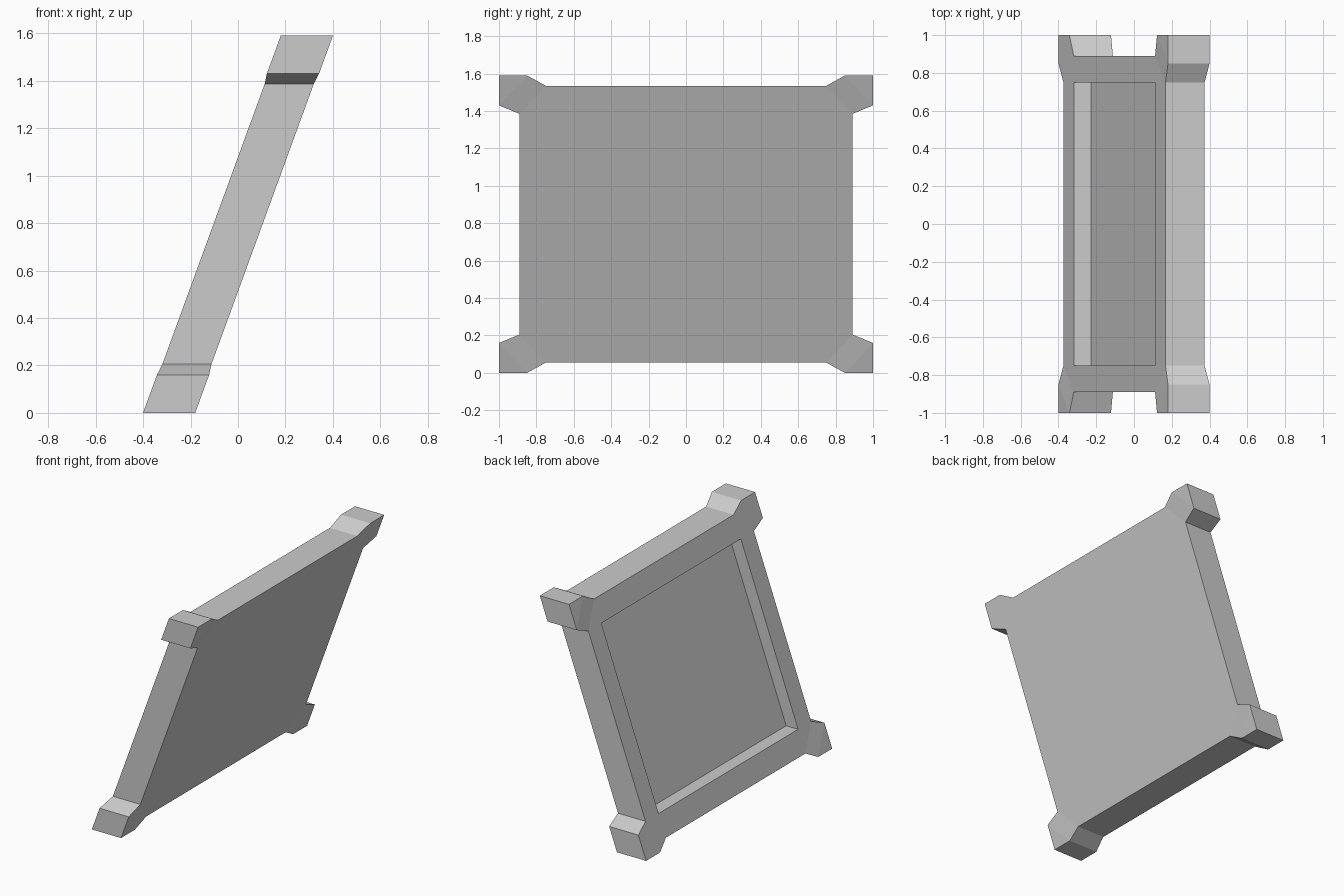
import bpy, bmesh, math

if "Cube" in bpy.data.objects:
    bpy.data.objects.remove(bpy.data.objects["Cube"])

HALF_Z = 0.795      # half height of the panel
LEAN = 0.365        # x shift per unit of z
BODY, CORNER = 0.1035, 0.11   # half thickness of the body and of corner tips
RECESS = 0.09

# One quarter of the panel, (y, z) measured from its centre
A, B, E = (1, .795), (.85, .795), (1, .635)      # corner block tip
C, D = (.75, .74), (.89, .59)                    # where the block meets the body
I = (.75, .59)                                   # recess corner
TOP, SIDE = (0, .74), (.89, 0)
IN_TOP, IN_SIDE, MID = (0, .59), (.75, 0), (0, 0)

rim = [(A, B, E), (B, C, D, E), (C, I, D), (C, TOP, IN_TOP, I), (D, SIDE, IN_SIDE, I)]
panel = (I, IN_TOP, MID, IN_SIDE)
outline = [TOP, C, B, A, E, D, SIDE]
opening = [IN_TOP, I, IN_SIDE]

bm = bmesh.new()


def half(p):
    return CORNER if p in (A, B, E) else BODY


def face(points, sy, sz):
    """Add a face, mirrored to its quarter and leaned over."""
    bm.faces.new([bm.verts.new((x + LEAN * sz * z, sy * y, sz * z + HALF_Z))
                  for x, (y, z) in points])


for sy in (1, -1):
    for sz in (1, -1):
        # rim on both sides, and the plain panel on the +x side
        for poly in rim:
            for s in (1, -1):
                face([(s * half(p), p) for p in poly], sy, sz)
        face([(BODY, p) for p in panel], sy, sz)
        # recess floor on the -x side
        face([(RECESS - BODY, p) for p in panel], sy, sz)
        # outer edge and recess walls
        for p, q in zip(outline, outline[1:]):
            face([(-half(p), p), (half(p), p), (half(q), q), (-half(q), q)], sy, sz)
        for p, q in zip(opening, opening[1:]):
            face([(-BODY, p), (RECESS - BODY, p), (RECESS - BODY, q), (-BODY, q)], sy, sz)

# Weld the quarters and tidy flat areas
bmesh.ops.remove_doubles(bm, verts=bm.verts, dist=1e-4)
bmesh.ops.recalc_face_normals(bm, faces=bm.faces)
bmesh.ops.dissolve_limit(bm, angle_limit=math.radians(0.5), verts=bm.verts, edges=bm.edges)

mesh = bpy.data.meshes.new("leaning_panel")
bm.to_mesh(mesh)
bm.free()
bpy.context.collection.objects.link(bpy.data.objects.new("leaning_panel", mesh))
